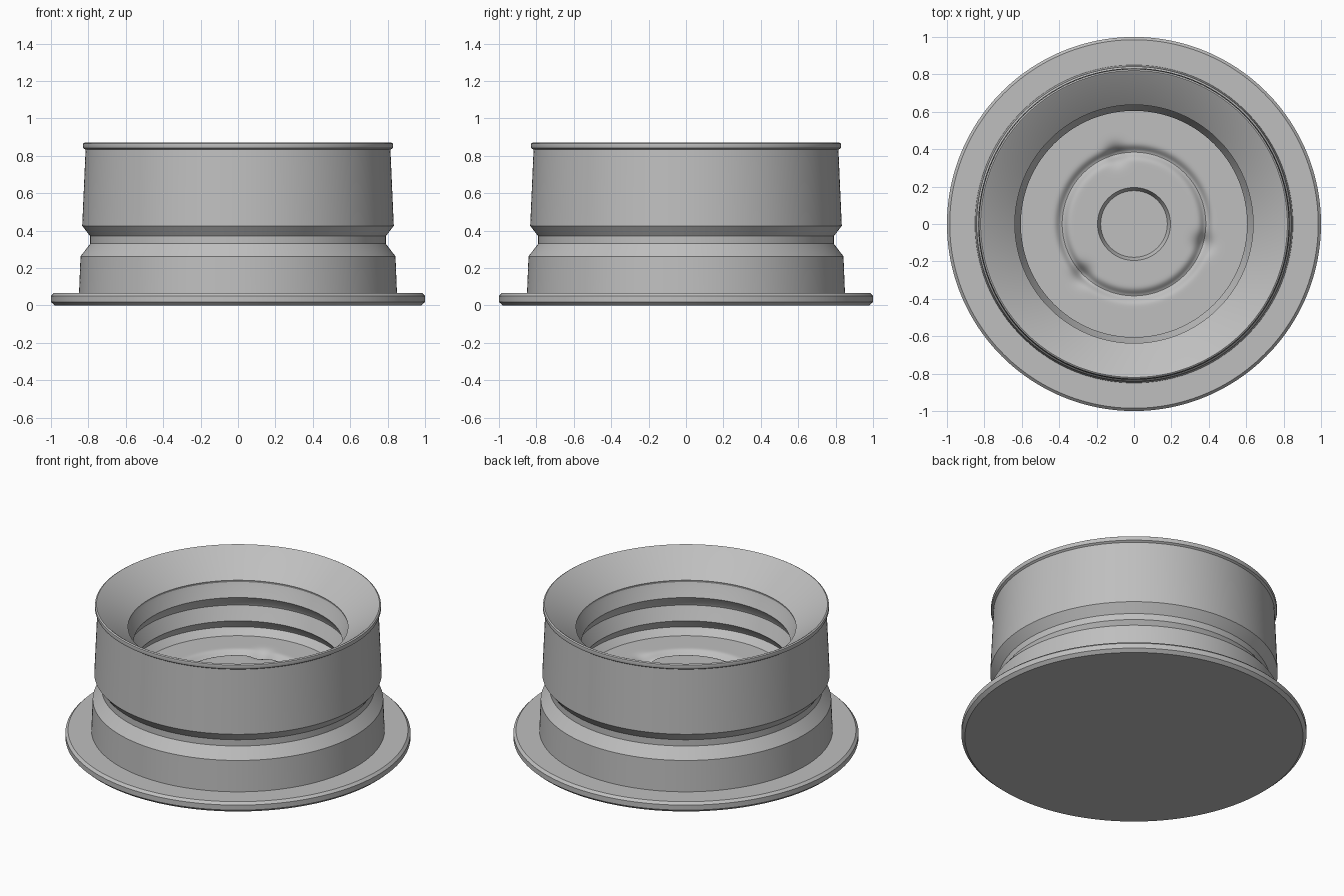
import bpy
import bmesh
import math

cube = bpy.data.objects.get("Cube")
if cube:
    bpy.data.objects.remove(cube, do_unlink=True)

SEGMENTS = 192
FLOOR_Z = 0.385

grey = bpy.data.materials.new("neutral_grey")
grey.use_nodes = True
COLOUR = (0.52, 0.52, 0.52, 1)
grey.diffuse_color = COLOUR
grey.node_tree.nodes["Principled BSDF"].inputs["Base Color"].default_value = COLOUR


def lathe(name, profile, height=None):
    """Spin (radius, z) points about z; height adds an offset at (x, y)."""
    bm = bmesh.new()
    rings = []
    for r, z in profile:
        if r == 0:
            rings.append([bm.verts.new((0, 0, z))] * SEGMENTS)
            continue
        ring = []
        for i in range(SEGMENTS):
            a = math.tau * i / SEGMENTS
            x, y = r * math.cos(a), r * math.sin(a)
            ring.append(bm.verts.new((x, y, z + (height(x, y) if height else 0))))
        rings.append(ring)
    for low, high in zip(rings, rings[1:]):
        for i in range(SEGMENTS):
            j = (i + 1) % SEGMENTS
            corners = list(dict.fromkeys((low[i], low[j], high[j], high[i])))
            bm.faces.new(corners)
    mesh = bpy.data.meshes.new(name)
    bm.to_mesh(mesh)
    bm.free()
    mesh.materials.append(grey)
    obj = bpy.data.objects.new(name, mesh)
    bpy.context.collection.objects.link(obj)
    bpy.ops.object.select_all(action="DESELECT")
    obj.select_set(True)
    bpy.context.view_layer.objects.active = obj
    bpy.ops.object.shade_smooth_by_angle(angle=math.radians(32))
    return obj


# Flange, waisted outer wall and rolled lip
outer = [(0, 0), (0.98, 0), (1, 0.018), (1, 0.05), (0.985, 0.065),
         (0.85, 0.065), (0.842, 0.262), (0.79, 0.33), (0.79, 0.37),
         (0.833, 0.425), (0.815, 0.832), (0.827, 0.84), (0.83, 0.852),
         (0.828, 0.865), (0.82, 0.87)]

# Funnel mouth and ringed inner wall, down to the floor
inner = [(0.812, 0.866), (0.637, 0.725), (0.64, 0.712), (0.632, 0.69),
         (0.605, 0.629), (0.637, 0.58), (0.642, 0.564), (0.633, 0.543),
         (0.605, 0.48), (0.637, 0.436), (0.642, 0.425), (0.605, FLOOR_Z)]
lathe("cup_body", outer + inner)

# Floor with a ring groove, three dimples and a shallow central recess
GROOVE_R = 0.385
dimples = [(GROOVE_R * math.cos(math.radians(a)), GROOVE_R * math.sin(math.radians(a)))
           for a in (104.5, 224.5, 344.5)]


def floor_relief(x, y):
    r = math.hypot(x, y)
    if not 0.25 < r < 0.55:
        return 0
    depth = 0.03 * math.exp(-((r - GROOVE_R) / 0.026) ** 2)
    for dx, dy in dimples:
        depth += 0.035 * math.exp(-(math.hypot(x - dx, y - dy) / 0.05) ** 2)
    return -depth


fine_rings = [(0.52 - 0.008 * i, FLOOR_Z) for i in range(34)]
floor = [(0.605, FLOOR_Z)] + fine_rings + [
    (0.195, FLOOR_Z), (0.178, FLOOR_Z - 0.04), (0, FLOOR_Z - 0.04)]
lathe("cup_floor", floor, floor_relief)
